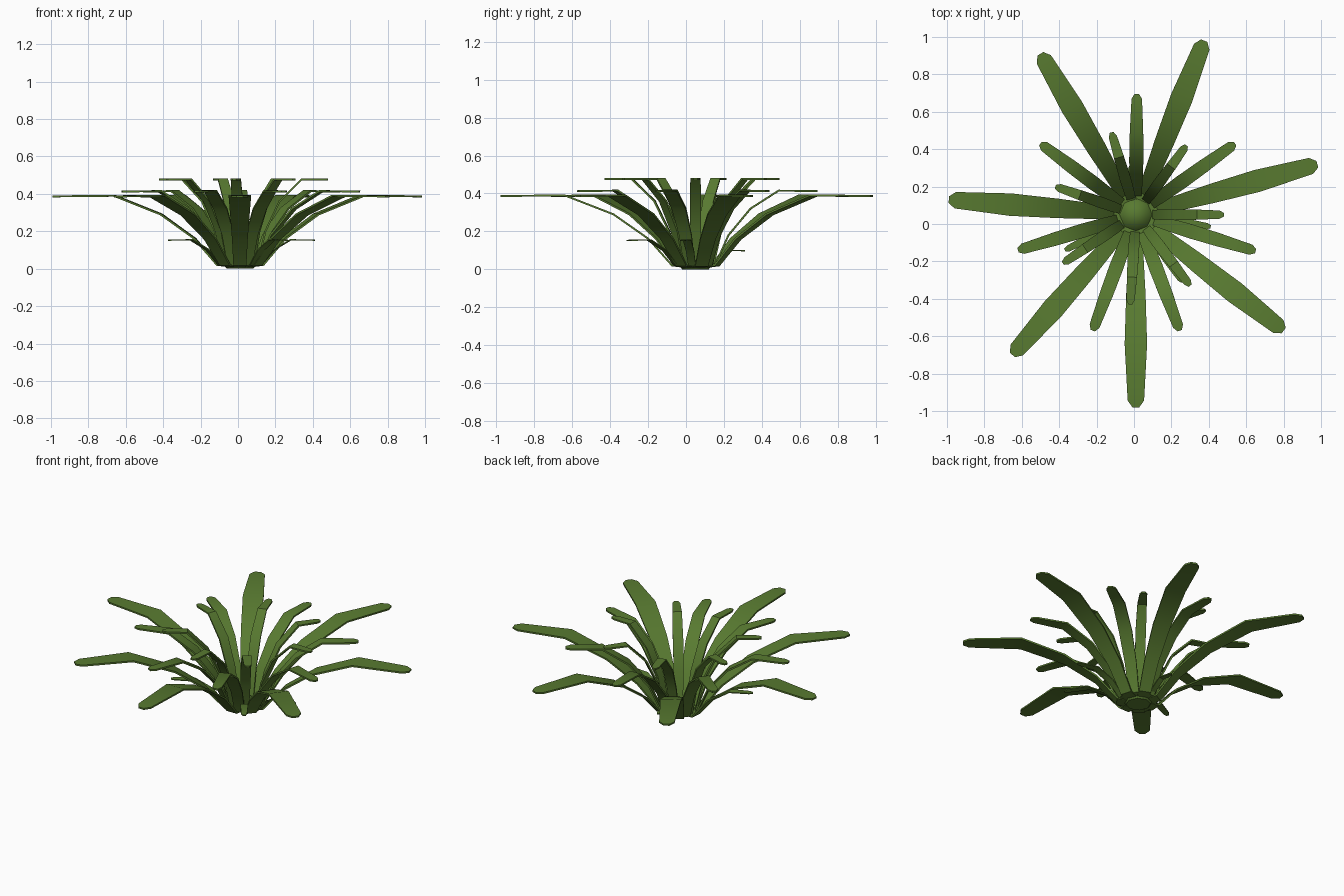
import bpy, bmesh, math
from mathutils import Vector, Matrix

if "Cube" in bpy.data.objects:
    bpy.data.objects.remove(bpy.data.objects["Cube"])

green = bpy.data.materials.new("leaf_green")
green.diffuse_color = (0.098, 0.195, 0.030, 1)
green.use_nodes = True
green.node_tree.nodes["Principled BSDF"].inputs["Base Color"].default_value = green.diffuse_color
CX, CY = 0.01, 0.05          # where the leaves meet


def finish(name, bm):
    bmesh.ops.recalc_face_normals(bm, faces=bm.faces)
    me = bpy.data.meshes.new(name)
    bm.to_mesh(me)
    bm.free()
    me.materials.append(green)
    ob = bpy.data.objects.new(name, me)
    bpy.context.collection.objects.link(ob)
    bpy.ops.object.select_all(action='DESELECT')
    bpy.context.view_layer.objects.active = ob
    ob.select_set(True)
    bpy.ops.object.shade_smooth_by_angle(angle=math.radians(40))


def leaf(name, tip, profile, thick=0.01):
    """Strap leaf: profile rows are (reach fraction, height, half width)."""
    dx, dy = tip[0] - CX, tip[1] - CY
    reach = math.hypot(dx, dy)
    rot = Matrix.Rotation(math.atan2(dy, dx), 3, 'Z')
    pts = [Vector((f * reach, 0, z)) for f, z, w in profile]
    bm = bmesh.new()
    rings = []
    for i, (f, z, w) in enumerate(profile):
        t = (pts[min(i + 1, len(pts) - 1)] - pts[max(i - 1, 0)]).normalized()
        n = Vector((-t.z, 0, t.x)) * thick / 2
        ring = [pts[i] + Vector((0, s * w, 0)) + k * n
                for s, k in ((-1, -1), (1, -1), (1, 1), (-1, 1))]
        rings.append([bm.verts.new(rot @ p + Vector((CX, CY, 0))) for p in ring])
    for a, b in zip(rings, rings[1:]):
        for j in range(4):
            k = (j + 1) % 4
            bm.faces.new((a[j], a[k], b[k], b[j]))
    bm.faces.new(rings[0])
    bm.faces.new(rings[-1])
    finish(name, bm)


# Leaf tiers: tip positions seen from above and a shared arching profile
TIERS = {
    "outer_leaf": (
        [(-.50, .91), (.375, .98), (.98, .32), (.80, -.57), (.01, -.98), (-.65, -.70), (-.99, .13)],
        [(.05, .012, .03), (.12, .02, .035), (.24, .16, .042), (.42, .29, .052),
         (.67, .39, .06), (.965, .387, .044), (1, .386, .018)]),
    "middle_leaf": (
        [(.015, .695), (.54, .43), (.65, -.145), (.245, -.57), (-.22, -.57), (-.62, -.14), (-.50, .43)],
        [(.08, .012, .025), (.16, .02, .03), (.27, .18, .034), (.45, .32, .038),
         (.68, .415, .036), (.96, .413, .028), (1, .412, .012)]),
    "inner_leaf": (
        [(-.12, .49), (.28, .42), (.48, .05), (.30, -.33), (-.02, -.43), (-.38, -.21), (-.42, .20)],
        [(.1, .012, .02), (.2, .02, .024), (.29, .2, .028), (.45, .36, .03),
         (.70, .477, .027), (.95, .477, .022), (1, .477, .01)]),
    "low_leaf": (
        [(.41, -.015), (-.37, -.14), (.26, -.31)],
        [(.15, .012, .015), (.28, .02, .02), (.45, .10, .022), (.68, .155, .022),
         (.95, .153, .017), (1, .152, .008)]),
    "small_leaf": (
        [(-.02, .31)],
        [(.2, .012, .015), (.4, .03, .018), (.7, .10, .018), (.95, .098, .013), (1, .098, .006)]),
}
for name, (tips, profile) in TIERS.items():
    for i, tip in enumerate(tips):
        leaf(f"{name}_{i + 1}", tip, profile, 0.006 if "l_" in name or "low" in name else 0.01)

# Low faceted crown where the leaves join
bm = bmesh.new()
prev = None
for r, z in ((.07, 0), (.088, .02), (.06, .055)):
    ring = [bm.verts.new((CX + r * math.cos(a * math.pi / 4), CY + r * math.sin(a * math.pi / 4), z))
            for a in range(8)]
    if prev:
        for j in range(8):
            k = (j + 1) % 8
            bm.faces.new((prev[j], prev[k], ring[k], ring[j]))
    else:
        bm.faces.new(ring)
    prev = ring
top = bm.verts.new((CX, CY, .07))
for j in range(8):
    bm.faces.new((prev[j], prev[(j + 1) % 8], top))
finish("crown", bm)
